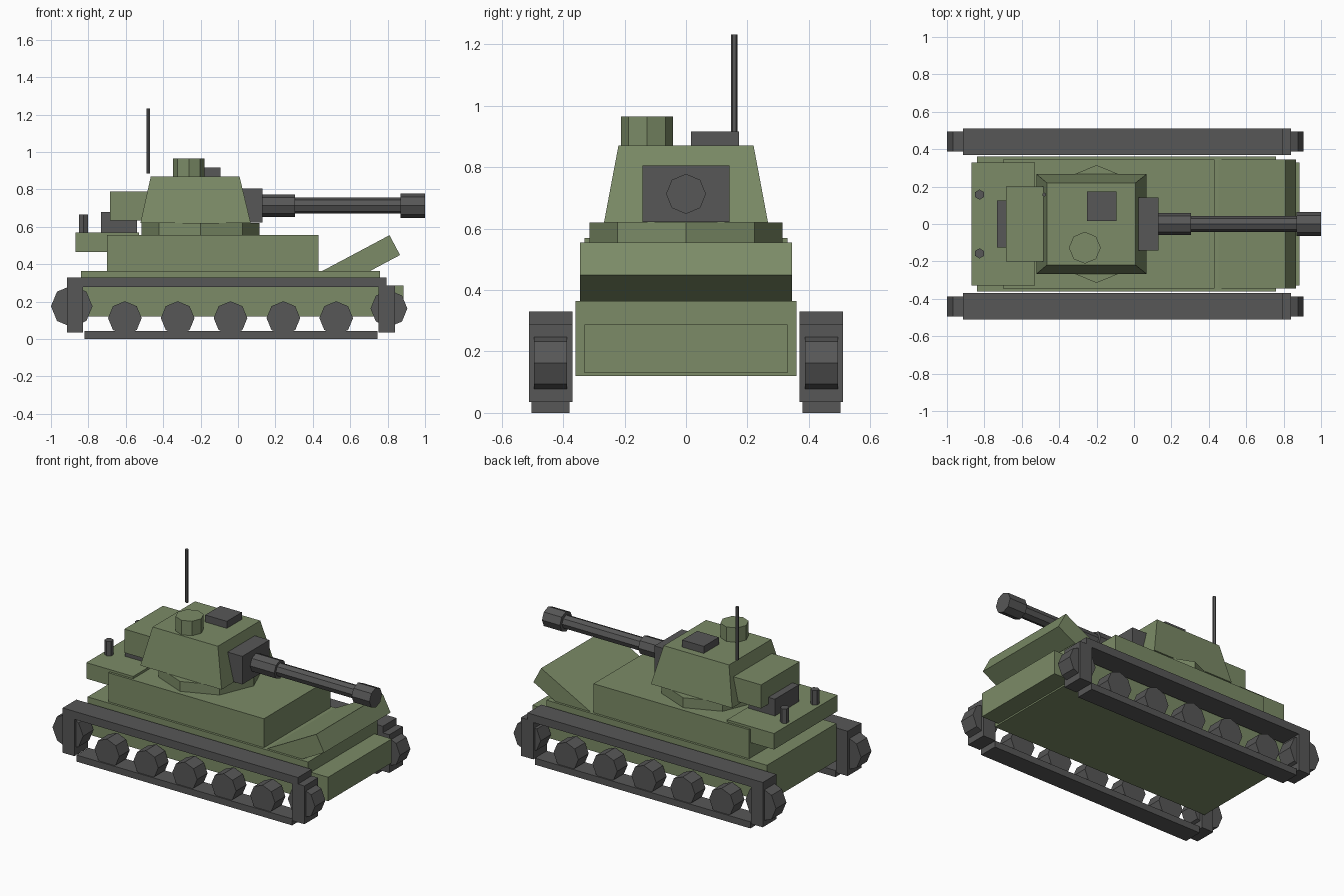
import bpy, bmesh, math
from mathutils import Matrix, Vector

cube = bpy.data.objects.get("Cube")
if cube:
    bpy.data.objects.remove(cube, do_unlink=True)


def material(name, rgb):
    m = bpy.data.materials.new(name)
    m.use_nodes = True
    m.diffuse_color = (*rgb, 1)
    m.node_tree.nodes["Principled BSDF"].inputs["Base Color"].default_value = (*rgb, 1)
    return m


green = material("olive_green", (0.2, 0.26, 0.135))
gray = material("dark_gray", (0.095, 0.095, 0.095))


def finish(bm, name, mat):
    bmesh.ops.recalc_face_normals(bm, faces=bm.faces)
    mesh = bpy.data.meshes.new(name)
    bm.to_mesh(mesh)
    bm.free()
    mesh.materials.append(mat)
    ob = bpy.data.objects.new(name, mesh)
    bpy.context.collection.objects.link(ob)
    return ob


def box(name, mat, x, y, z, top=None):
    """Box from ranges; top gives narrower x and y ranges for the upper face."""
    bm = bmesh.new()
    bmesh.ops.create_cube(bm, size=1)
    for v in bm.verts:
        xr, yr = top if top and v.co.z > 0 else (x, y)
        v.co = Vector((xr[v.co.x > 0], yr[v.co.y > 0], z[v.co.z > 0]))
    return finish(bm, name, mat)


def prism(name, mat, start, end, radius, sides=8):
    """Faceted cylinder between two points."""
    a, b = Vector(start), Vector(end)
    bm = bmesh.new()
    turn = (b - a).to_track_quat('Z', 'Y').to_matrix().to_4x4()
    bmesh.ops.create_cone(bm, cap_ends=True, segments=sides, radius1=radius, radius2=radius,
                          depth=(b - a).length, matrix=Matrix.Translation((a + b) / 2) @ turn)
    return finish(bm, name, mat)


def sym(w):
    return (-w, w)


# Hull
box("lower_hull", green, (-0.84, 0.76), sym(0.36), (0.12, 0.365))
box("nose_plate", green, (0.7, 0.885), sym(0.33), (0.13, 0.287))
box("upper_hull", green, (-0.70, 0.43), sym(0.345), (0.36, 0.555))
box("rear_deck", green, (-0.87, -0.53), sym(0.33), (0.465, 0.57))

# Sloped front plate, hinged at its upper front edge
glacis = box("front_slope", green, (-0.55, 0), sym(0.345), (-0.12, 0))
glacis.data.transform(Matrix.Translation((0.81, 0, 0.555)) @ Matrix.Rotation(math.radians(-28), 4, 'Y'))

# Turret
prism("turret_ring", green, (-0.2, 0, 0.55), (-0.2, 0, 0.62), 0.315)
box("turret", green, (-0.522, 0.068), sym(0.267), (0.62, 0.87), ((-0.466, 0.008), sym(0.22)))
box("turret_bustle", green, (-0.685, -0.48), sym(0.2), (0.635, 0.79))
prism("cupola", green, (-0.263, -0.127, 0.86), (-0.263, -0.127, 0.965), 0.085)
box("hatch", gray, (-0.25, -0.093), (0.017, 0.173), (0.86, 0.916))
prism("antenna", gray, (-0.481, 0.157, 0.885), (-0.481, 0.157, 1.232), 0.011, 6)

# Gun
box("mantlet", gray, (0.02, 0.13), sym(0.141), (0.622, 0.806))
for name, x0, x1, r in (("barrel_sleeve", 0.12, 0.305, 0.06),
                        ("barrel", 0.3, 0.88, 0.043),
                        ("muzzle", 0.87, 1.0, 0.065)):
    prism(name, gray, (x0, 0, 0.713), (x1, 0, 0.713), r)

# Engine fittings
box("engine_box", gray, (-0.733, -0.54), sym(0.125), (0.56, 0.68))
for side, s in (("right", -1), ("left", 1)):
    prism(side + "_exhaust", gray, (-0.826, s * 0.157, 0.56), (-0.826, s * 0.157, 0.665), 0.027, 6)

# Running gear
for side, s in (("right", -1), ("left", 1)):
    wide = tuple(sorted((s * 0.369, s * 0.511)))
    narrow = tuple(sorted((s * 0.379, s * 0.503)))
    box(side + "_track_top", gray, (-0.915, 0.793), wide, (0.278, 0.33))
    box(side + "_track_rear", gray, (-0.915, -0.83), wide, (0.036, 0.33))
    box(side + "_track_front", gray, (0.75, 0.84), wide, (0.036, 0.287))
    box(side + "_track_bottom", gray, (-0.82, 0.745), narrow, (0, 0.043))
    wheels = [("rear_sprocket", -0.889, 0.175, 0.111), ("front_idler", 0.807, 0.163, 0.0985)]
    wheels += [(f"road_wheel_{i + 1}", -0.605 + i * 0.2825, 0.112, 0.09) for i in range(5)]
    for name, x, z, r in wheels:
        prism(f"{side}_{name}", gray, (x, s * 0.387, z), (x, s * 0.495, z), r)
